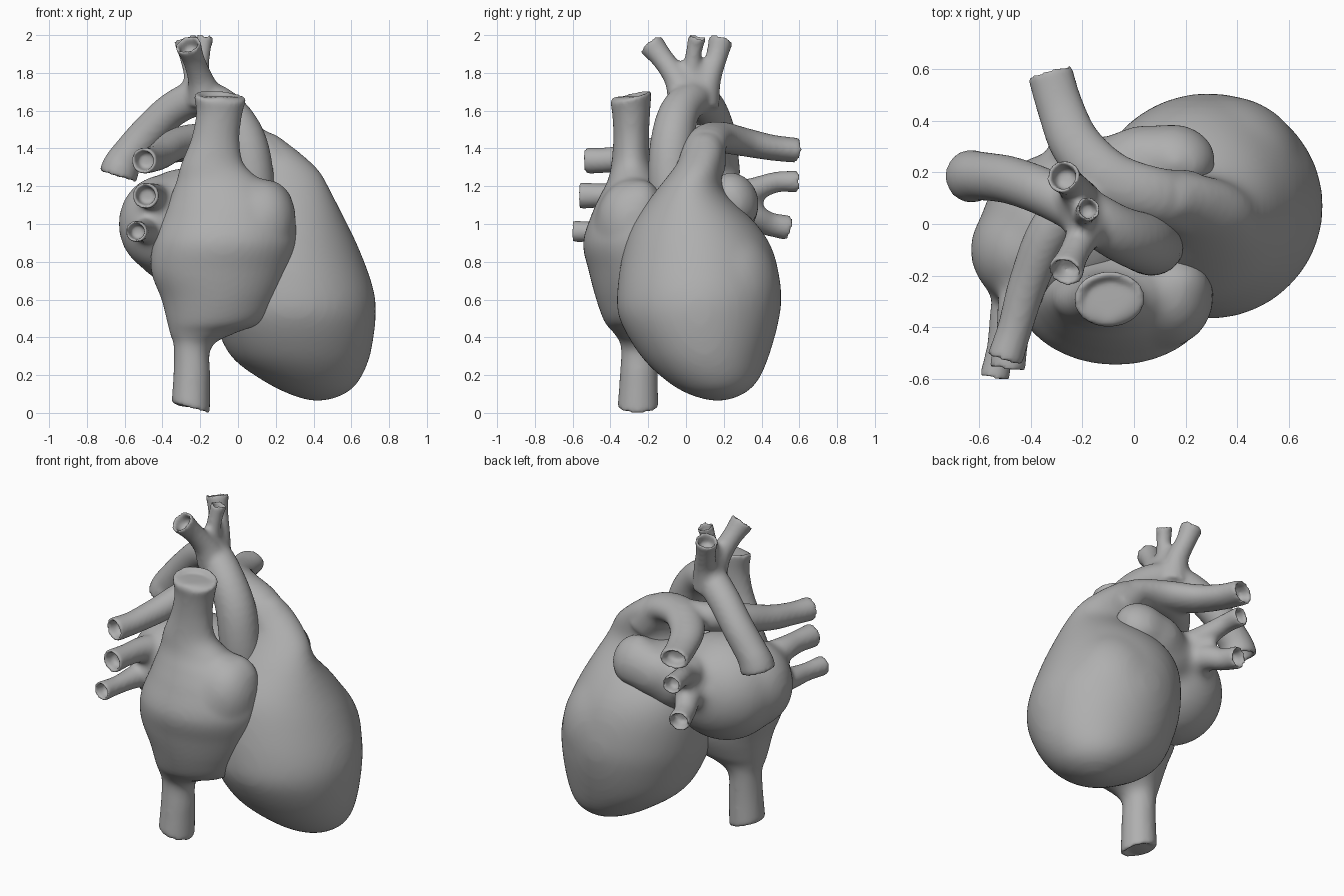
import bpy, bmesh
from mathutils import Vector, Quaternion, Matrix, Euler
from math import sin, cos, pi, radians

if "Cube" in bpy.data.objects:
    bpy.data.objects.remove(bpy.data.objects["Cube"])

SIDES = 48

mat = bpy.data.materials.new("tissue grey")
mat.use_nodes = True
GREY = (0.43, 0.43, 0.43, 1)
mat.diffuse_color = GREY
mat.node_tree.nodes["Principled BSDF"].inputs["Base Color"].default_value = GREY


def spline(rows, steps=5):
    """Catmull-Rom through rows of equal length."""
    pts = [Vector(r) for r in rows]
    pts = [2 * pts[0] - pts[1]] + pts + [2 * pts[-1] - pts[-2]]
    out = []
    for a, b, c, d in zip(pts, pts[1:], pts[2:], pts[3:]):
        for i in range(steps):
            t = i / steps
            out.append(0.5 * (2 * b + (c - a) * t + (2 * a - 5 * b + 4 * c - d) * t * t
                              + (3 * b - a - 3 * c + d) * t ** 3))
    return out + [pts[-2]]


def skin(bm, rings, flat=1):
    """Skin frames (centre, rotation, rx, ry) into a closed tube."""
    squash = Matrix.Diagonal((1, 1, flat))
    loops = []
    for c, q, rx, ry in rings:
        loops.append([bm.verts.new(c + squash @ (q @ Vector((rx * cos(2 * pi * k / SIDES),
                                                             ry * sin(2 * pi * k / SIDES), 0))))
                      for k in range(SIDES)])
    for a, b in zip(loops, loops[1:]):
        for k in range(SIDES):
            n = (k + 1) % SIDES
            bm.faces.new((a[k], a[n], b[n], b[k]))
    bm.faces.new(loops[0][::-1])
    bm.faces.new(loops[-1])


def mouth(ring, inward):
    """Rounded lip and hollow for a vessel end."""
    c, q, rx, ry = ring
    return [(c + inward * d, q, rx * s, ry * s)
            for d, s in ((-0.008, 0.88), (0.004, 0.74), (0.065, 0.64))]


def loft(bm, rows, tilts=None):
    """Stack of level ellipses: x, y, z, rx, ry; tilts open and slant both ends."""
    rings = [(Vector(r[:3]), Quaternion(), max(r[3], 0.01), max(r[4], 0.01))
             for r in spline(rows)]
    if tilts:
        for k in range(6):
            for i, (tx, ty) in zip((k, -1 - k), tilts):
                c, q, rx, ry = rings[i]
                f = radians(1 - k / 6)
                rings[i] = (c, Euler((tx * f, ty * f, 0)).to_quaternion(), rx, ry)
        up = Vector((0, 0, 1))
        rings = mouth(rings[0], up)[::-1] + rings + mouth(rings[-1], -up)
    skin(bm, rings)


def vessel(bm, rows, flat=1):
    """Round vessel along x, y, z, radius, hollow at its far end."""
    pts = spline(rows)
    q, last, rings = Quaternion(), Vector((0, 0, 1)), []
    for i, p in enumerate(pts):
        a, b = pts[max(i - 1, 0)], pts[min(i + 1, len(pts) - 1)]
        t = (Vector(b[:3]) - Vector(a[:3])).normalized()
        q = last.rotation_difference(t) @ q
        last = t
        rings.append((Vector(p[:3]), q, p[3], p[3]))
    skin(bm, rings + mouth(rings[-1], -last), flat)


def blob(bm, centre, radii, turn=(0, 0, 0)):
    m = (Matrix.Translation(centre) @ Euler([radians(a) for a in turn]).to_matrix().to_4x4()
         @ Matrix.Diagonal((*radii, 1)))
    bmesh.ops.create_uvsphere(bm, u_segments=40, v_segments=24, radius=1, matrix=m)


def fused(name, bm, voxel, smooth):
    """Object whose overlapping pieces melt into one soft skin."""
    bmesh.ops.recalc_face_normals(bm, faces=bm.faces)
    me = bpy.data.meshes.new(name)
    bm.to_mesh(me)
    bm.free()
    me.materials.append(mat)
    ob = bpy.data.objects.new(name, me)
    bpy.context.scene.collection.objects.link(ob)
    fuse = ob.modifiers.new("fuse", "REMESH")
    fuse.mode = "VOXEL"
    fuse.voxel_size = voxel
    fuse.use_smooth_shade = True
    soft = ob.modifiers.new("soften", "SMOOTH")
    soft.factor = 0.5
    soft.iterations = smooth
    return ob


def organ(name, body, vessels, melt=14):
    """Melt body and vessel roots together, then add the full vessels."""
    bm = bmesh.new()
    body(bm)
    for rows, flat in vessels:
        vessel(bm, rows[:-1], flat)
    ob = fused("core", bm, 0.025, melt)
    core = bpy.data.meshes.new_from_object(
        ob.evaluated_get(bpy.context.evaluated_depsgraph_get()))
    bpy.data.objects.remove(ob)
    bm = bmesh.new()
    bm.from_mesh(core)
    bpy.data.meshes.remove(core)
    for rows, flat in vessels:
        vessel(bm, rows, flat)
    return bm


# Ventricles with the pulmonary trunk and its two branches
def ventricles(bm):
    loft(bm, [(.42, .17, .06, .03, .03), (.42, .16, .095, .14, .14), (.39, .14, .165, .25, .24),
              (.33, .1, .3, .37, .34), (.3, .07, .5, .43, .425), (.28, .07, .65, .44, .435),
              (.24, .065, .85, .41, .4), (.22, .045, 1.0, .36, .33), (.24, .02, 1.17, .255, .185),
              (.23, .06, 1.29, .2, .13), (.16, .1, 1.4, .145, .105), (.12, .1, 1.48, .08, .07)])
    blob(bm, (.34, .21, .64), (.32, .29, .36))


bm = organ("ventricles", ventricles, [
    ([(.2, .08, 1.3, .13), (.08, .11, 1.43, .11), (-.09, .17, 1.46, .11),
      (-.22, .3, 1.435, .1), (-.285, .45, 1.405, .09), (-.325, .585, 1.39, .088)], .75),
    ([(.0, .14, 1.45, .08), (-.18, .12, 1.45, .085), (-.32, -.02, 1.425, .085),
      (-.41, -.23, 1.365, .075), (-.46, -.4, 1.34, .067), (-.5, -.525, 1.335, .07)], 1)])
fused("ventricles_and_pulmonary_artery", bm, 0.0125, 6)


# Right atrium with the upper and lower great veins
CAVAL = [(-.25, -.255, .03, .105, .108), (-.245, -.25, .2, .097, .1),
         (-.24, -.245, .35, .1, .1), (-.19, -.25, .42, .17, .13), (-.125, -.25, .48, .25, .18),
         (-.1, -.245, .6, .305, .23), (-.095, -.25, .75, .365, .265),
         (-.07, -.26, .9, .38, .285), (-.05, -.26, 1.05, .345, .24),
         (-.06, -.27, 1.15, .295, .185), (-.1, -.28, 1.23, .225, .135),
         (-.135, -.29, 1.32, .165, .105), (-.12, -.29, 1.45, .128, .095),
         (-.1, -.29, 1.58, .122, .1), (-.095, -.292, 1.675, .14, .112)]


def right_atrium(bm):
    loft(bm, CAVAL)
    blob(bm, (.12, -.28, 1.0), (.19, .2, .24), (0, 8, 0))
    blob(bm, (.15, -.24, 1.08), (.15, .12, .16))


bm = organ("right_atrium", right_atrium, [])
loft(bm, CAVAL, [(0, 16), (14, 5)])
fused("right_atrium_and_caval_veins", bm, 0.0125, 8)


# Left atrium with its auricle and four veins
def left_atrium(bm):
    blob(bm, (-.26, -.02, .98), (.335, .305, .32))
    blob(bm, (-.4, -.1, 1.0), (.235, .225, .26))
    blob(bm, (-.02, .15, 1.05), (.29, .2, .2))
    blob(bm, (.05, .25, 1.09), (.19, .135, .155))
    blob(bm, (.17, .26, 1.13), (.155, .12, .155), (25, 0, -20))


bm = organ("left_atrium", left_atrium, [(rows, 1) for rows in (
    [(-.38, -.1, 1.1, .1), (-.45, -.3, 1.14, .075), (-.47, -.43, 1.15, .064),
     (-.49, -.56, 1.15, .07)],
    [(-.42, -.1, .98, .1), (-.49, -.33, .965, .066), (-.515, -.47, .96, .053),
     (-.54, -.595, .96, .058)],
    [(-.2, .15, 1.12, .11), (-.24, .33, 1.17, .07), (-.29, .47, 1.22, .055),
     (-.31, .59, 1.225, .058)],
    [(-.2, .15, 1.05, .12), (-.25, .33, 1.04, .08), (-.3, .44, 1.0, .063),
     (-.33, .54, .98, .066)])])
fused("left_atrium_and_pulmonary_veins", bm, 0.0125, 6)


# Aorta with the three arch branches
def ascending(bm):
    blob(bm, (.08, -.06, 1.08), (.125, .125, .2))


bm = organ("aorta", ascending, [(rows, 1) for rows in (
    [(.08, -.06, 1.0, .12), (.07, -.08, 1.25, .12), (.03, -.07, 1.45, .115),
     (-.07, -.03, 1.6, .105), (-.2, .05, 1.665, .096), (-.34, .12, 1.61, .092),
     (-.48, .17, 1.48, .092), (-.59, .185, 1.35, .094), (-.62, .185, 1.3, .1),
     (-.635, .185, 1.255, .102)],
    [(-.17, .0, 1.66, .1), (-.2, -.05, 1.77, .067), (-.235, -.12, 1.87, .058),
     (-.265, -.185, 1.95, .07)],
    [(-.19, .04, 1.66, .08), (-.2, .03, 1.78, .052), (-.19, .04, 1.9, .042),
     (-.175, .06, 1.993, .048)],
    [(-.22, .08, 1.64, .1), (-.22, .12, 1.77, .067), (-.25, .16, 1.88, .057),
     (-.275, .185, 1.975, .066)])])
fused("aorta_and_arch_branches", bm, 0.0125, 6)
